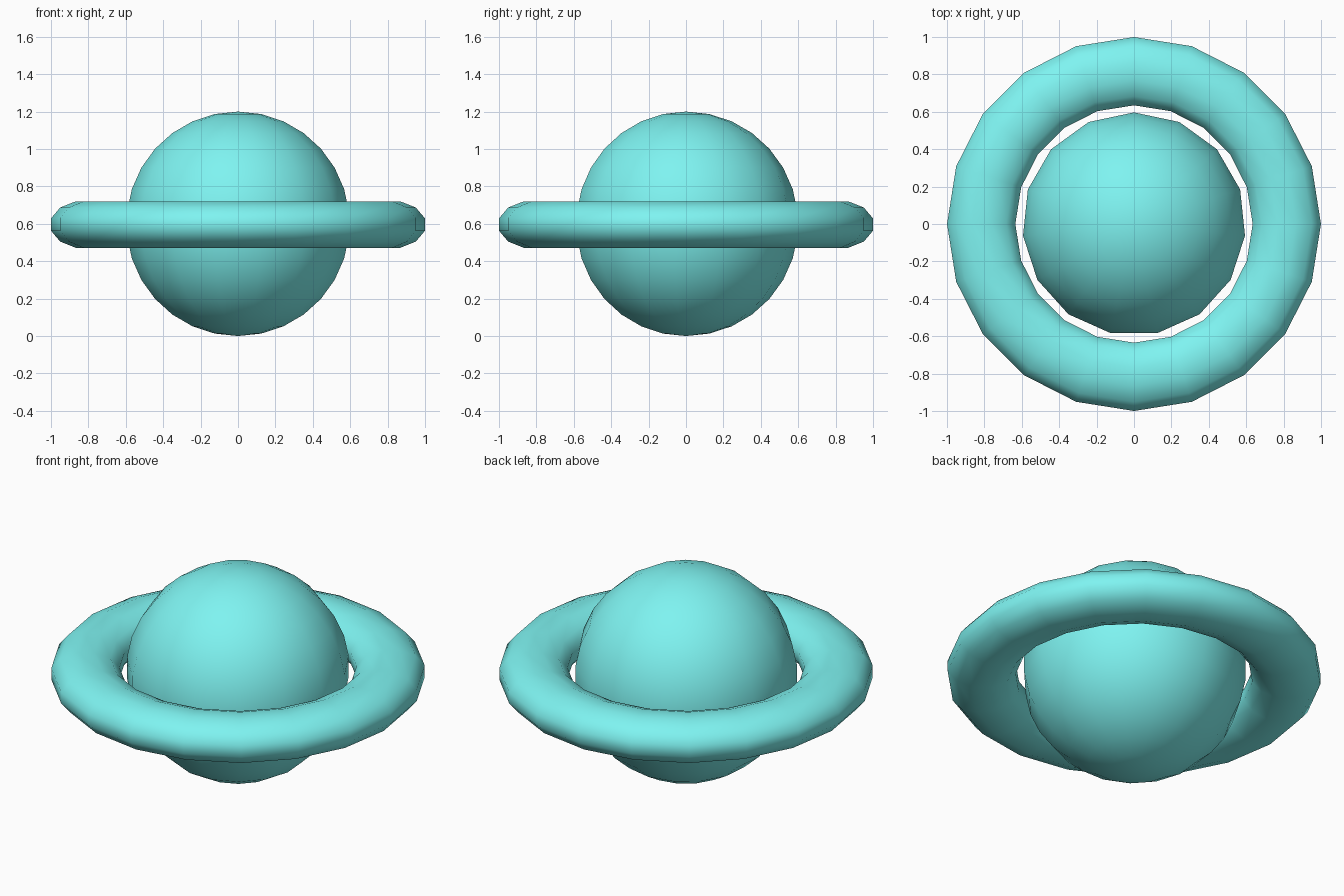
import bpy, bmesh
from math import sin, cos, pi, radians

if "Cube" in bpy.data.objects:
    bpy.data.objects.remove(bpy.data.objects["Cube"])

mat = bpy.data.materials.new("cyan")
mat.diffuse_color = (0.21, 0.9, 0.88, 1)
mat.use_nodes = True
mat.node_tree.nodes["Principled BSDF"].inputs["Base Color"].default_value = mat.diffuse_color


def finish(name, bm):
    bmesh.ops.recalc_face_normals(bm, faces=bm.faces)
    for f in bm.faces:
        f.smooth = True
    mesh = bpy.data.meshes.new(name)
    bm.to_mesh(mesh)
    bm.free()
    mesh.materials.append(mat)
    ob = bpy.data.objects.new(name, mesh)
    bpy.context.collection.objects.link(ob)
    return ob


# Globe: 15-sided low-poly sphere
bm = bmesh.new()
bmesh.ops.create_uvsphere(bm, u_segments=15, v_segments=15, radius=0.6)
finish("globe", bm).location.z = 0.6

# Ring: flattened torus, 20 segments around, 12-sided section
bm = bmesh.new()
MAJOR, MINOR = 20, 12
loops = []
for i in range(MAJOR):
    a = 2 * pi * i / MAJOR
    loop = []
    for j in range(MINOR):
        t = radians(15) + 2 * pi * j / MINOR
        r = 0.817 + 0.189 * cos(t)
        loop.append(bm.verts.new((r * cos(a), r * sin(a), 0.129 * sin(t))))
    loops.append(loop)
for i in range(MAJOR):
    p, q = loops[i], loops[(i + 1) % MAJOR]
    for j in range(MINOR):
        k = (j + 1) % MINOR
        bm.faces.new((p[j], q[j], q[k], p[k]))
finish("ring", bm).location.z = 0.596
